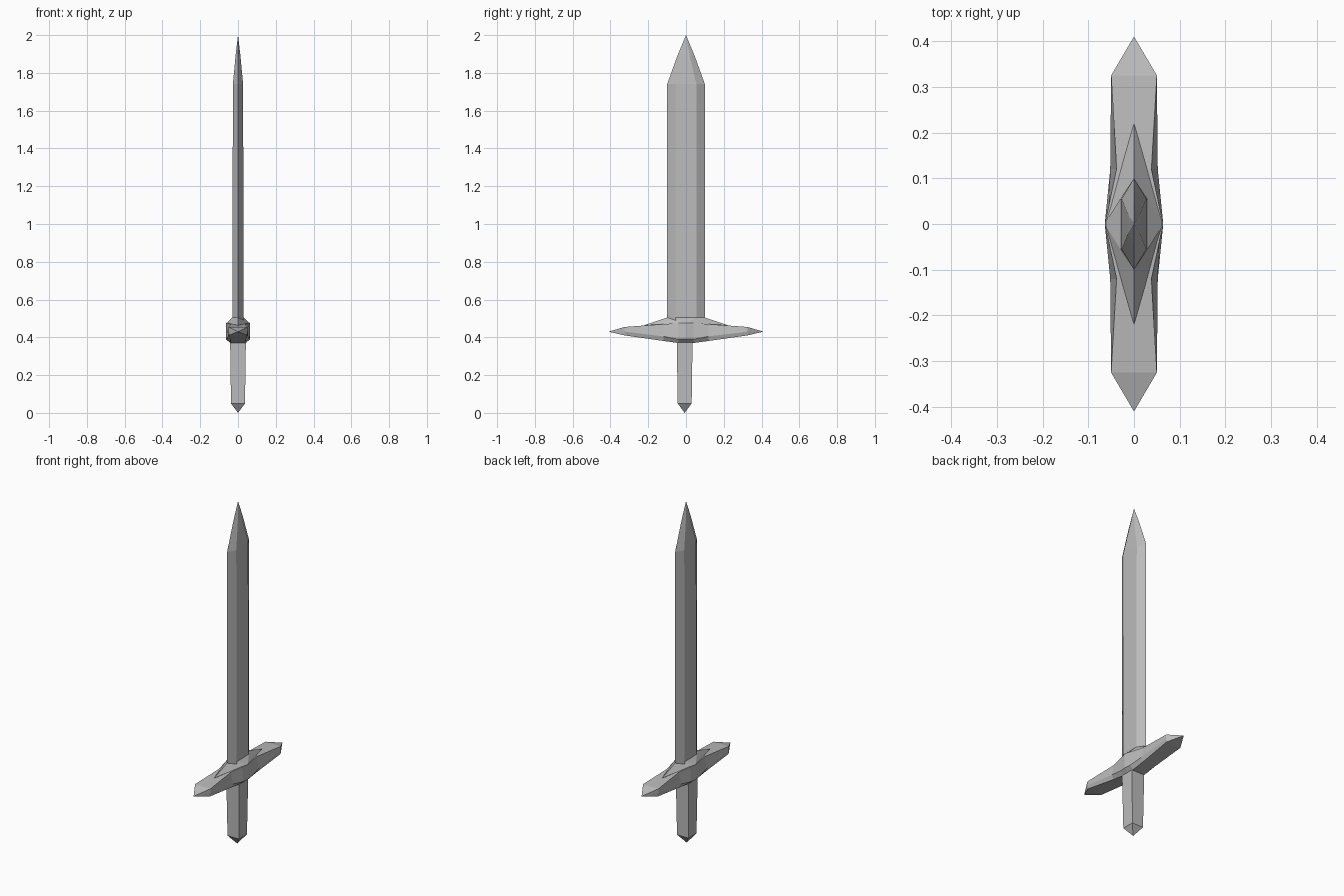
import bpy
import bmesh

cube = bpy.data.objects.get("Cube")
if cube:
    bpy.data.objects.remove(cube)

steel = bpy.data.materials.new("grey steel")
steel.use_nodes = True
GREY = (0.5, 0.5, 0.5, 1)
steel.diffuse_color = GREY
steel.node_tree.nodes["Principled BSDF"].inputs["Base Color"].default_value = GREY


def loft(name, rings):
    """Skin a list of rings; a one-point ring closes to a tip."""
    bm = bmesh.new()
    rows = [[bm.verts.new(p) for p in ring] for ring in rings]
    for a, b in zip(rows, rows[1:]):
        n = max(len(a), len(b))
        for i in range(n):
            j = (i + 1) % n
            if len(a) == 1:
                bm.faces.new((a[0], b[i], b[j]))
            elif len(b) == 1:
                bm.faces.new((a[i], b[0], a[j]))
            else:
                bm.faces.new((a[i], b[i], b[j], a[j]))
    for row in (rows[0], rows[-1]):
        if len(row) > 2:
            bm.faces.new(row)
    bmesh.ops.recalc_face_normals(bm, faces=bm.faces)
    mesh = bpy.data.meshes.new(name)
    bm.to_mesh(mesh)
    bm.free()
    mesh.materials.append(steel)
    obj = bpy.data.objects.new(name, mesh)
    bpy.context.collection.objects.link(obj)
    return obj


def hexagon(edge, wide, flat, z, edge_z=None):
    """Sharp edges along y, flat faces along x."""
    ez = z if edge_z is None else edge_z
    return [(0, edge, ez), (wide, flat, z), (wide, -flat, z),
            (0, -edge, ez), (-wide, -flat, z), (-wide, flat, z)]


def square(half, z, y=-0.007):
    return [(sx * half, y + sy * half, z)
            for sx, sy in ((1, 1), (-1, 1), (-1, -1), (1, -1))]


# Blade with a gently curved point
loft("blade", [hexagon(0.1, 0.03, 0.055, 0.49),
               hexagon(0.1, 0.027, 0.055, 1.74),
               hexagon(0.046, 0.013, 0.02, 1.89),
               [(0, 0, 2.0)]])

# Sloping collar between blade and guard
loft("collar", [hexagon(0.22, 0.062, 0.004, 0.45, 0.44),
                hexagon(0.22, 0.062, 0.004, 0.475, 0.465),
                hexagon(0.1, 0.03, 0.055, 0.505)])


# Guard sections: y, top x and z, side x and z, underside x and z
half_guard = [
    (0.325, 0.05, 0.455, 0.05, 0.43, 0.048, 0.41),
    (0.12, 0.038, 0.47, 0.052, 0.405, 0.04, 0.381),
    (0.04, 0.055, 0.475, 0.06, 0.39, 0.04, 0.37),
]
middle = (0, 0.064, 0.476, 0.064, 0.39, 0.04, 0.37)
mirrored = [(-s[0], *s[1:]) for s in reversed(half_guard)]


def section(y, tx, tz, sx, sz, bx, bz):
    return [(tx, y, tz), (sx, y, sz), (bx, y, bz),
            (-bx, y, bz), (-sx, y, sz), (-tx, y, tz)]


sections = [section(*s) for s in half_guard + [middle] + mirrored]
loft("guard", [[(0, 0.41, 0.43)]] + sections + [[(0, -0.41, 0.43)]])

# Square tapered grip with a pointed pommel
loft("grip", [square(0.042, 0.4), square(0.037, 0.05), [(0, -0.007, 0)]])
